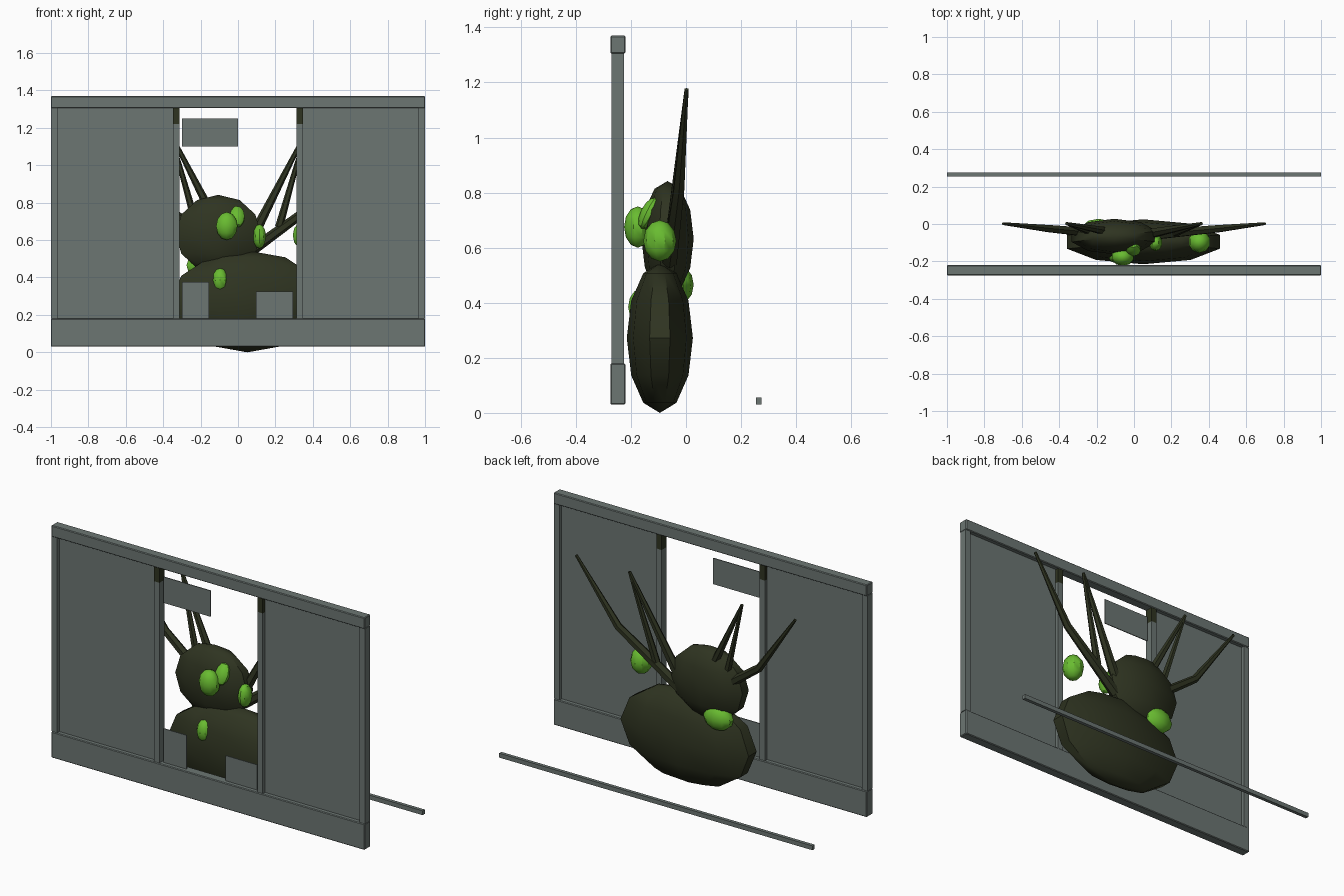
import bpy, bmesh, math
from mathutils import Vector, Matrix

cube = bpy.data.objects.get("Cube")
if cube:
    bpy.data.objects.remove(cube, do_unlink=True)


def make_material(name, rgb):
    mat = bpy.data.materials.new(name)
    mat.use_nodes = True
    mat.diffuse_color = (*rgb, 1)
    mat.node_tree.nodes["Principled BSDF"].inputs["Base Color"].default_value = (*rgb, 1)
    return mat


GREY = make_material("frame grey", (0.15, 0.18, 0.17))
GREEN = make_material("glow green", (0.14, 0.5, 0.03))
OLIVE = make_material("dark olive", (0.028, 0.034, 0.015))


def finish(name, bm, mat, smooth=False):
    mesh = bpy.data.meshes.new(name)
    bm.to_mesh(mesh)
    bm.free()
    mesh.materials.append(mat)
    obj = bpy.data.objects.new(name, mesh)
    bpy.context.collection.objects.link(obj)
    if smooth:
        bpy.ops.object.select_all(action="DESELECT")
        obj.select_set(True)
        bpy.context.view_layer.objects.active = obj
        bpy.ops.object.shade_smooth_by_angle(angle=math.radians(35))
    return obj


def box(name, xs, ys, zs, mat=GREY, bevel=0):
    bm = bmesh.new()
    bmesh.ops.create_cube(bm, size=1)
    for v in bm.verts:
        v.co = [lo + (hi - lo) * (c + 0.5) for c, (lo, hi) in zip(v.co, (xs, ys, zs))]
    obj = finish(name, bm, mat)
    if bevel:
        mod = obj.modifiers.new("soft edge", "BEVEL")
        mod.width, mod.segments = bevel, 1
    return obj


def blob(name, centre, radii, mat, tilt=0):
    bm = bmesh.new()
    bmesh.ops.create_uvsphere(bm, u_segments=10, v_segments=6, radius=1)
    # a corner of the ten-sided ring points to front and back
    turn = Matrix.Rotation(math.pi / 2, 4, "Z")
    if max(v.co.y for v in bm.verts) > 0.99:
        turn = Matrix.Identity(4)
    bm.transform(Matrix.Translation(centre) @ Matrix.Rotation(tilt, 4, "X")
                 @ Matrix.Diagonal((*radii, 1)) @ turn)
    return finish(name, bm, mat, True)


def spike(name, points, radii):
    # tapered tube through the points
    bm = bmesh.new()
    pts = [Vector(p) for p in points]
    rings = []
    for i, (p, r) in enumerate(zip(pts, radii)):
        along = (pts[min(i + 1, len(pts) - 1)] - pts[max(i - 1, 0)]).normalized()
        side = along.cross(Vector((0, 1, 0))).normalized()
        up = along.cross(side)
        rings.append([bm.verts.new(p + r * (side * math.cos(a) + up * math.sin(a)))
                      for a in [k * math.tau / 6 for k in range(6)]])
    for a, b in zip(rings, rings[1:]):
        for k in range(6):
            j = (k + 1) % 6
            bm.faces.new((a[k], a[j], b[j], b[k]))
    bm.faces.new(rings[0])
    bm.faces.new(rings[-1])
    bmesh.ops.recalc_face_normals(bm, faces=bm.faces)
    return finish(name, bm, OLIVE, True)


# Wall frame
BEAM, POST, SHEET = (-0.275, -0.22), (-0.27, -0.225), (-0.25, -0.245)
box("bottom_beam", (-1, 1), BEAM, (0.03, 0.18), bevel=0.004)
box("top_beam", (-1, 1), BEAM, (1.305, 1.37), bevel=0.004)
for s, side in ((-1, "right"), (1, "left")):
    def span(a, b):
        return sorted((s * a, s * b))
    box(side + "_outer_post", span(0.965, 1), POST, (0.18, 1.305))
    box(side + "_inner_post", span(0.313, 0.347), POST, (0.18, 1.22))
    box(side + "_post_cap", span(0.313, 0.347), POST, (1.22, 1.305), OLIVE)
    box(side + "_panel", span(0.347, 0.965), SHEET, (0.18, 1.305))

# Loose plates in the opening and the rear floor rail
box("hanging_plate", (-0.30, 0), SHEET, (1.10, 1.25))
box("right_low_plate", (-0.30, -0.155), SHEET, (0.18, 0.375))
box("left_low_plate", (0.095, 0.295), SHEET, (0.18, 0.325))
box("rear_rail", (-1, 1), (0.255, 0.275), (0.03, 0.055))

# Creature body and head
blob("body", (0.05, -0.095, 0.272), (0.43, 0.12, 0.272), OLIVE)
blob("head", (-0.105, -0.067, 0.632), (0.24, 0.095, 0.21), OLIVE)

# Glowing eyes and boils
blob("large_eye", (-0.06, -0.175, 0.675), (0.06, 0.05, 0.075), GREEN)
blob("upper_eye", (-0.005, -0.135, 0.725), (0.042, 0.03, 0.062), GREEN, -0.45)
blob("side_eye", (0.115, -0.1, 0.62), (0.036, 0.045, 0.065), GREEN)
blob("floating_eye", (0.35, -0.095, 0.625), (0.06, 0.06, 0.075), GREEN)
blob("belly_boil", (-0.095, -0.165, 0.385), (0.045, 0.045, 0.065), GREEN)
blob("back_boil", (-0.19, -0.025, 0.465), (0.09, 0.053, 0.07), GREEN)

# Branching horns on both sides
for s, side in ((-1, "right"), (1, "left")):
    spike(side + "_long_horn", [(s * 0.08, -0.06, 0.55), (s * 0.45, -0.025, 0.82),
                                (s * 0.7, 0.002, 1.175)], (0.03, 0.022, 0.008))
    spike(side + "_inner_horn", [(s * 0.09, -0.05, 0.64), (s * 0.36, 0.002, 1.17)],
          (0.028, 0.009))
    spike(side + "_branch_horn", [(s * 0.22, -0.045, 0.67), (s * 0.36, 0.002, 1.17)],
          (0.022, 0.008))
